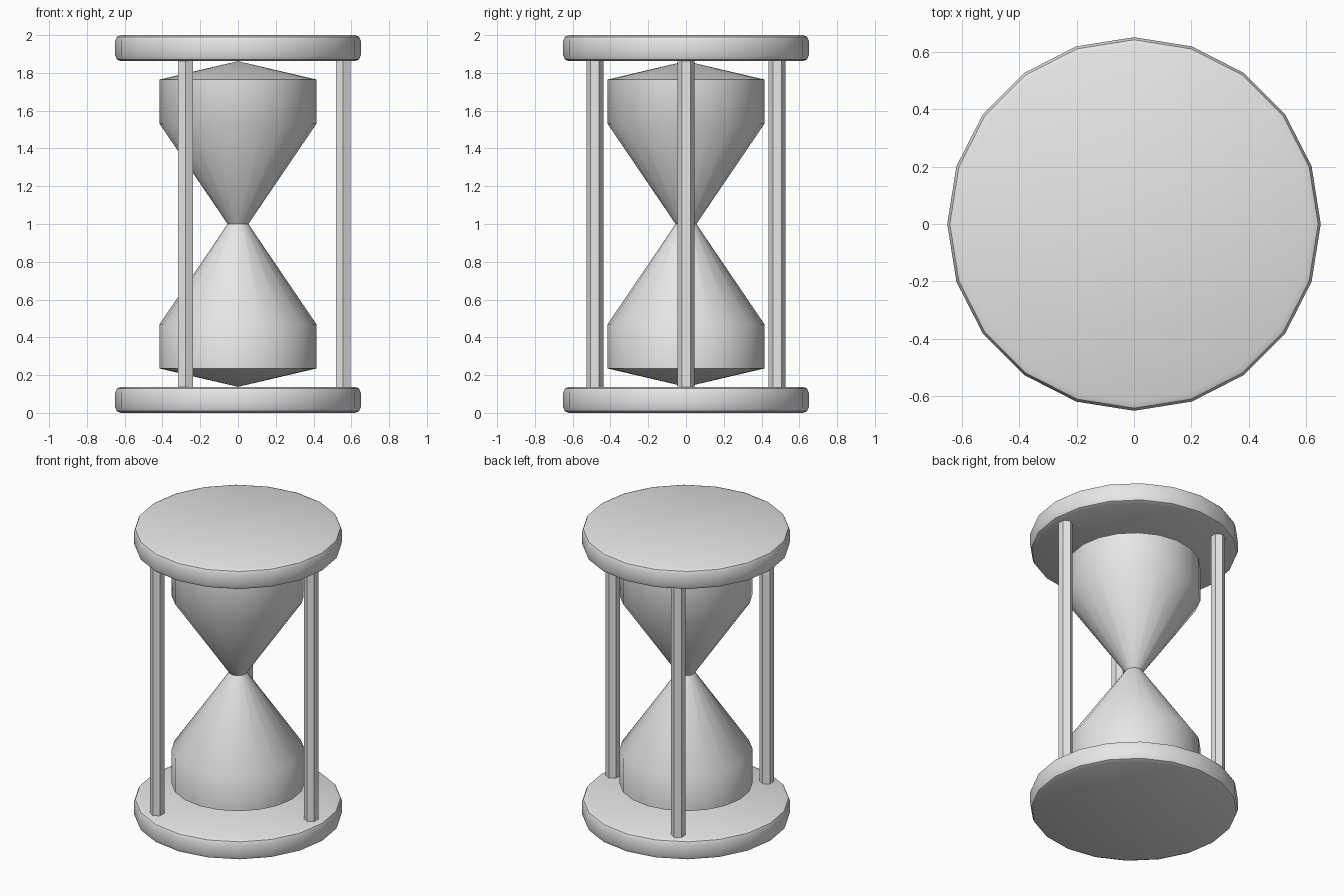
import bpy
import bmesh
from math import cos, sin, pi, radians

if "Cube" in bpy.data.objects:
    bpy.data.objects.remove(bpy.data.objects["Cube"], do_unlink=True)

grey = bpy.data.materials.new("plain_grey")
grey.use_nodes = True
colour = (0.8, 0.8, 0.8, 1)
grey.diffuse_color = colour
grey.node_tree.nodes["Principled BSDF"].inputs["Base Color"].default_value = colour


def lathe(name, profile, sides, centre=(0, 0, 0), turn=0):
    """Turn a (radius, height) profile around z; zero radius makes a pole."""
    bm = bmesh.new()
    rings = []
    for r, z in profile:
        if r == 0:
            rings.append([bm.verts.new((0, 0, z))] * sides)
        else:
            angles = [turn + 2 * pi * i / sides for i in range(sides)]
            rings.append([bm.verts.new((r * cos(a), r * sin(a), z)) for a in angles])
    for low, high in zip(rings, rings[1:]):
        for i in range(sides):
            j = (i + 1) % sides
            corners = dict.fromkeys((low[i], low[j], high[j], high[i]))
            bm.faces.new(list(corners))
    # Close open ends with a single flat face
    for ring, r in ((rings[0], profile[0][0]), (rings[-1], profile[-1][0])):
        if r > 0:
            bm.faces.new(ring)
    bmesh.ops.recalc_face_normals(bm, faces=bm.faces)
    mesh = bpy.data.meshes.new(name)
    bm.to_mesh(mesh)
    bm.free()
    mesh.materials.append(grey)
    obj = bpy.data.objects.new(name, mesh)
    obj.location = centre
    bpy.context.collection.objects.link(obj)
    bpy.ops.object.select_all(action='DESELECT')
    obj.select_set(True)
    bpy.context.view_layer.objects.active = obj
    bpy.ops.object.shade_smooth_by_angle(angle=radians(40))
    return obj


# Round end plates with softened rims
thick = 0.138
rim = [(0.62, 0), (0.641, 0.009), (0.65, 0.03)]
plate = rim + [(r, thick - z) for r, z in reversed(rim)]
lathe("base_plate", plate, 20)
lathe("top_plate", plate, 20, (0, 0, 2 - thick))

# Glass: lower bulb mirrored above the waist
bulb = [(0, 0.138), (0.415, 0.235), (0.415, 0.47), (0.055, 1.0)]
glass = bulb + [(r, 2 - z) for r, z in reversed(bulb[:-1])]
lathe("glass_bulbs", glass, 20)

# Three hexagonal posts
for n in range(3):
    a = 2 * pi * n / 3
    lathe(f"post_{n + 1}", [(0.045, 0.12), (0.045, 1.88)], 6,
          (0.557 * cos(a), 0.557 * sin(a), 0), pi / 2)
